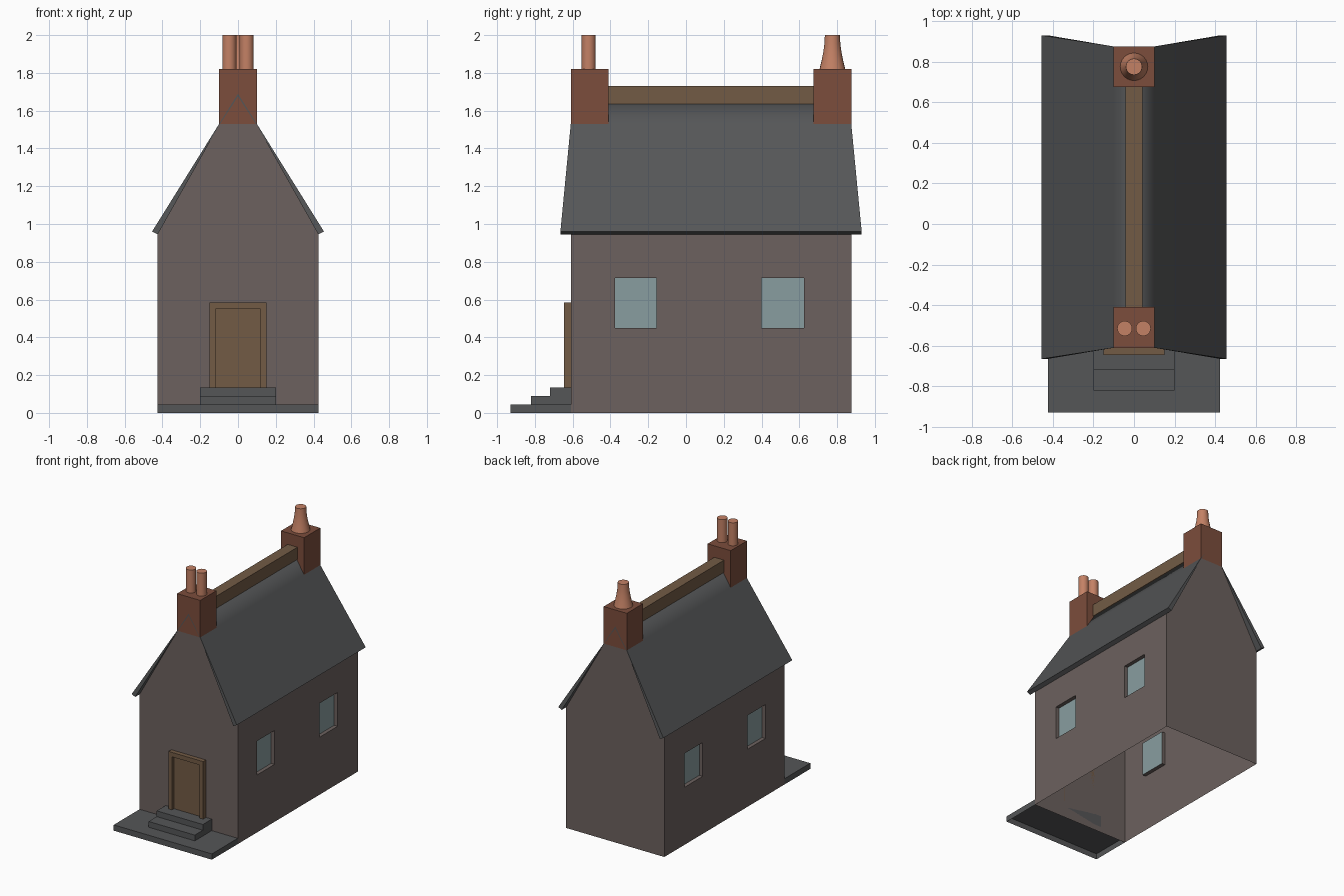
import bpy, bmesh, math

if "Cube" in bpy.data.objects:
    bpy.data.objects.remove(bpy.data.objects["Cube"])


def material(name, rgb):
    m = bpy.data.materials.new(name)
    m.diffuse_color = (*rgb, 1)
    m.use_nodes = True
    m.node_tree.nodes["Principled BSDF"].inputs["Base Color"].default_value = m.diffuse_color
    return m


STONE = material("stone", (0.15, 0.12, 0.113))
SLATE = material("slate", (0.09, 0.093, 0.096))
BRICK = material("brick", (0.2, 0.075, 0.045))
CLAY = material("clay", (0.55, 0.22, 0.13))
WOOD = material("wood", (0.17, 0.105, 0.06))
GLASS = material("glass", (0.25, 0.34, 0.35))


def finish(name, bm, mat, fix_normals=True):
    bmesh.ops.remove_doubles(bm, verts=bm.verts, dist=1e-5)
    if fix_normals:
        bmesh.ops.recalc_face_normals(bm, faces=bm.faces)
    me = bpy.data.meshes.new(name)
    bm.to_mesh(me)
    bm.free()
    me.materials.append(mat)
    ob = bpy.data.objects.new(name, me)
    bpy.context.collection.objects.link(ob)
    return ob


def quad(bm, pts):
    return bm.faces.new([bm.verts.new(p) for p in pts])


def boxes(name, mat, *bounds, open_bottom=False):
    bm = bmesh.new()
    for x0, x1, y0, y1, z0, z1 in bounds:
        geo = bmesh.ops.create_cube(bm, size=1)["verts"]
        for v in geo:
            v.co = ((x0, x1)[v.co.x > 0], (y0, y1)[v.co.y > 0], (z0, z1)[v.co.z > 0])
        if open_bottom:
            faces = {f for v in geo for f in v.link_faces}
            low = [f for f in faces if all(v.co.z < z0 + 1e-6 for v in f.verts)]
            bmesh.ops.delete(bm, geom=low, context="FACES_ONLY")
    return finish(name, bm, mat, fix_normals=False)


def lathe(name, mat, profile, x, y, n=24):
    bm = bmesh.new()
    rings = [[bm.verts.new((x + r * math.cos(2 * math.pi * i / n),
                            y + r * math.sin(2 * math.pi * i / n), z))
              for i in range(n)] for r, z in profile]
    for a, b in zip(rings, rings[1:]):
        for i in range(n):
            j = (i + 1) % n
            bm.faces.new((a[i], a[j], b[j], b[i])).smooth = True
    bm.faces.new(rings[-1])
    bm.faces.new(rings[0][::-1])
    return finish(name, bm, mat)


FRONT, BACK, HALF = -0.61, 0.875, 0.425
YS = [FRONT, -0.375, -0.155, 0.4, 0.625, BACK]
ZS = [0, 0.45, 0.715, 0.95]
DEPTH = 0.03

# Wall shell, open underneath, with window recesses in both sides
bm = bmesh.new()
panes = []
for s in (-1, 1):
    x, xi = s * HALF, s * (HALF - DEPTH)
    for i in range(5):
        for k in range(3):
            yz = [(YS[i], ZS[k]), (YS[i + 1], ZS[k]), (YS[i + 1], ZS[k + 1]), (YS[i], ZS[k + 1])]
            if s < 0:
                yz.reverse()
            if k == 1 and i in (1, 3):
                for a, b in zip(yz, yz[1:] + yz[:1]):
                    quad(bm, [(x, *a), (x, *b), (xi, *b), (xi, *a)])
                panes.append([(xi, *p) for p in yz])
            else:
                quad(bm, [(x, *p) for p in yz])
gable = [(-HALF, 0), (HALF, 0), (HALF, 0.95), (0.1, 1.53), (-0.1, 1.53), (-HALF, 0.95)]
quad(bm, [(x, FRONT, z) for x, z in gable])
quad(bm, [(x, BACK, z) for x, z in reversed(gable)])
finish("walls", bm, STONE, fix_normals=False)

# Window panes
for n, pts in enumerate(panes):
    bm = bmesh.new()
    quad(bm, pts)
    finish(f"window_pane_{n + 1}", bm, GLASS, fix_normals=False)

# Roof: tapered sheet that flares out at the eaves
outer = [(-0.455, 0.96), (-0.1, 1.53), (0, 1.69), (0.1, 1.53), (0.455, 0.96)]
inner = [(-0.425, 0.945), (-0.1, 1.522), (0, 1.675), (0.1, 1.522), (0.425, 0.945)]
flare = [0.055, 0, 0, 0, 0.055]
bm = bmesh.new()
rows = [[bm.verts.new((x, y + d * f, z)) for (x, z), f in zip(side, flare)]
        for side in (outer, inner) for y, d in ((FRONT, -1), (BACK, 1))]
of, ob_, nf, nb = rows
for i in range(4):
    bm.faces.new((of[i], of[i + 1], ob_[i + 1], ob_[i])).smooth = True
    bm.faces.new((nf[i], nb[i], nb[i + 1], nf[i + 1]))
    bm.faces.new((of[i], nf[i], nf[i + 1], of[i + 1]))
    bm.faces.new((ob_[i], ob_[i + 1], nb[i + 1], nb[i]))
for i in (0, 4):
    bm.faces.new((of[i], ob_[i], nb[i], nf[i]))
finish("roof", bm, SLATE)

# Ridge beam and chimneys
boxes("ridge_beam", WOOD, (-0.042, 0.042, -0.42, 0.69, 1.635, 1.73))
boxes("front_chimney", BRICK, (-0.1, 0.1, FRONT, -0.41, 1.53, 1.82))
boxes("back_chimney", BRICK, (-0.1, 0.1, 0.675, BACK, 1.53, 1.82))

# Chimney pots
for side, x in (("left", -0.046), ("right", 0.046)):
    lathe(f"front_pot_{side}", CLAY, [(0.037, 1.82), (0.037, 2.0)], x, -0.515)
lathe("back_pot", CLAY, [(0.068, 1.82), (0.057, 1.865), (0.048, 1.91),
                         (0.042, 1.955), (0.04, 2.0)], 0, 0.775)

# Door and frame
boxes("door_frame", WOOD,
      (-0.15, -0.12, -0.645, FRONT, 0.135, 0.55),
      (0.12, 0.15, -0.645, FRONT, 0.135, 0.55),
      (-0.15, 0.15, -0.645, FRONT, 0.55, 0.585))
boxes("door", WOOD, (-0.12, 0.12, -0.62, FRONT, 0.135, 0.55))

# Porch slab and steps
boxes("porch_slab", SLATE, (-HALF, HALF, -0.93, FRONT, 0, 0.045), open_bottom=True)
boxes("porch_steps", SLATE,
      (-0.2, 0.2, -0.82, FRONT, 0.045, 0.09),
      (-0.2, 0.2, -0.72, FRONT, 0.09, 0.135), open_bottom=True)
